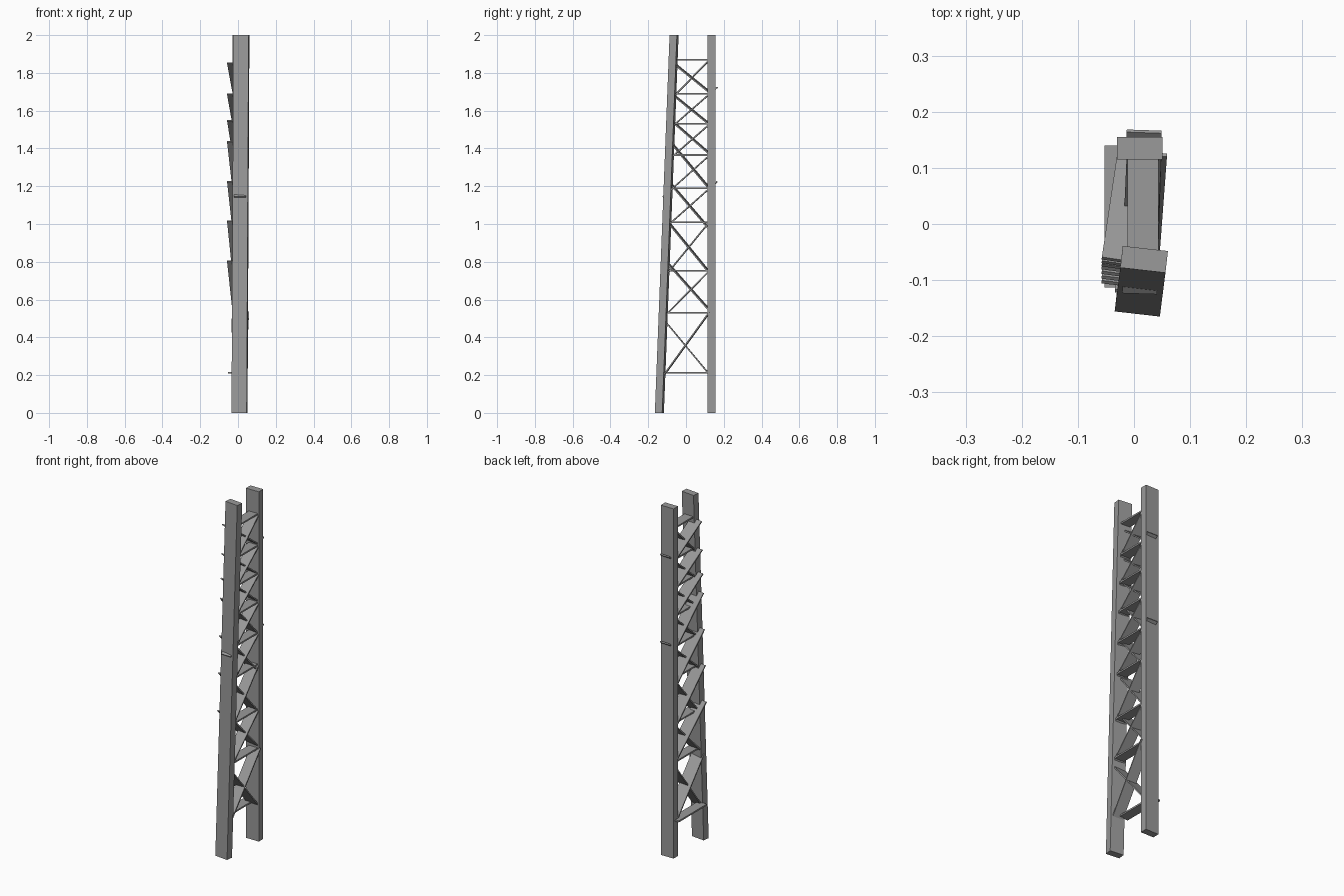
import bpy, bmesh, math
from mathutils import Vector, Matrix

if "Cube" in bpy.data.objects:
    bpy.data.objects.remove(bpy.data.objects["Cube"], do_unlink=True)

steel = bpy.data.materials.new("plain grey")
steel.use_nodes = True
GREY = (0.32, 0.32, 0.32, 1)
steel.diffuse_color = GREY
steel.node_tree.nodes["Principled BSDF"].inputs["Base Color"].default_value = GREY


def box(name, size, matrix, lean=(0, 0)):
    """Box of the given size; lean shifts its top sideways before placing."""
    bm = bmesh.new()
    bmesh.ops.create_cube(bm, size=1)
    for v in bm.verts:
        shift = Vector((lean[0], lean[1], 0)) * v.co.z
        v.co = matrix @ Vector([c * s for c, s in zip(v.co, size)]) + shift
    mesh = bpy.data.meshes.new(name)
    bm.to_mesh(mesh)
    bm.free()
    mesh.materials.append(steel)
    ob = bpy.data.objects.new(name, mesh)
    bpy.context.collection.objects.link(ob)
    return ob


def plank(name, front, rear, width, thick=0.007):
    """Flat plank between two points, its width kept level."""
    a, b = Vector(front), Vector(rear)
    along = (b - a).normalized()
    side = along.cross(Vector((0, 0, 1))).normalized()
    up = side.cross(along)
    m = Matrix((side, along, up)).transposed().to_4x4()
    m.translation = (a + b) / 2
    return box(name, (width, (b - a).length, thick), m)


def post_y(z):
    """Depth of the leaning post's centre at a height."""
    return -0.141 + 0.039 * z


# Posts: upright at the rear, leaning and slightly turned at the front
box("rear_post", (0.081, 0.04, 2), Matrix.Translation((0.0105, 0.135, 1)))
turn = Matrix.Translation((0.013, post_y(1), 1)) @ Matrix.Rotation(math.radians(-6.5), 4, "Z")
box("front_post", (0.081, 0.039, 2), turn, lean=(0.01, 0.078))

# Level rungs, the lowest one set off to the side
levels = [0.212, 0.53, 0.753, 1.01, 1.19, 1.365, 1.53, 1.69, 1.87]
for i, z in enumerate(levels):
    x = -0.025 if i == 0 else 0.016
    plank(f"rung_{i}", (x, post_y(z) + 0.02, z), (x, 0.14, z), 0.056, 0.009)

# Braces rising towards the rear; a few poke through the posts
for i, (low, high) in enumerate(zip(levels, levels[1:])):
    y0 = post_y(low) + 0.025
    slope = (high - low - 0.01) / (0.115 - y0)
    ya = -0.122 if i == 4 else y0 - 0.008
    yb = 0.165 if i in (3, 6) else 0.125
    xr = 0.028 if i == 0 else 0.018
    plank(f"rising_brace_{i}", (0.01, ya, low + slope * (ya - y0)),
          (xr, yb, low + slope * (yb - y0)), 0.062)

# Braces falling towards the rear, swung out past the front post
falls = [(0.47, 0.22), (0.78, 0.56), (0.99, 0.76), (1.20, 0.99),
         (1.41, 1.205), (1.53, 1.385), (1.67, 1.54), (1.835, 1.71)]
for i, (top, low) in enumerate(falls):
    y0 = post_y(top) + 0.025
    slope = (top - low) / (0.11 - y0)
    ya = y0 - 0.022
    xf = 0.003 if i == 0 else -0.021
    plank(f"falling_brace_{i}", (xf, ya, top + slope * (y0 - ya)),
          (0.007, 0.122, low - slope * 0.012), 0.074)
